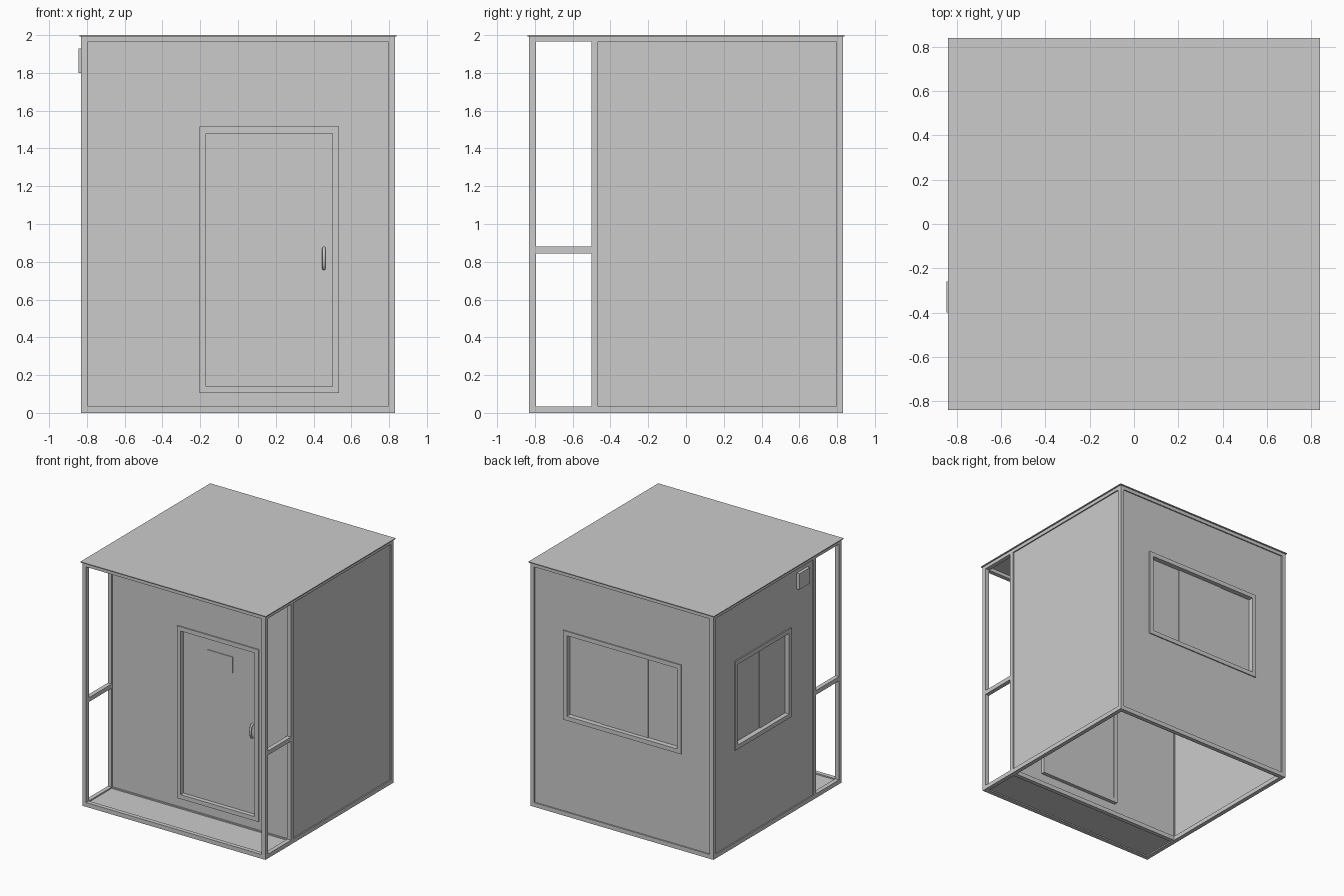
import bpy, bmesh, math

if "Cube" in bpy.data.objects:
    bpy.data.objects.remove(bpy.data.objects["Cube"])

T = 0.035            # frame tube width
W = 0.83             # half width of the cabin
I = W - T            # inner edge of the corner posts
F = -0.5             # front wall line (porch lies ahead of it)
TOP = 1.993          # underside of the roof sheet


def finish(name, bm):
    bmesh.ops.recalc_face_normals(bm, faces=bm.faces)
    me = bpy.data.meshes.new(name)
    bm.to_mesh(me)
    bm.free()
    ob = bpy.data.objects.new(name, me)
    bpy.context.collection.objects.link(ob)
    return ob


def box(name, x, y, z):
    """Box from (min, max) ranges."""
    bm = bmesh.new()
    bmesh.ops.create_cube(bm, size=1)
    for v in bm.verts:
        v.co = [(r[0] + r[1]) / 2 + c * (r[1] - r[0]) for r, c in zip((x, y, z), v.co)]
    return finish(name, bm)


def ring(name, axis, outer, inner, depth):
    """Rectangular plate with a rectangular opening; rects are (u0, u1, z0, z1)."""
    bm = bmesh.new()

    def loop(r, d):
        pts = [(r[0], r[2]), (r[1], r[2]), (r[1], r[3]), (r[0], r[3])]
        return [bm.verts.new((u, d, z) if axis == 'y' else (d, u, z)) for u, z in pts]

    loops = [loop(outer, depth[0]), loop(outer, depth[1]),
             loop(inner, depth[1]), loop(inner, depth[0])]
    for a, b in zip(loops, loops[1:] + loops[:1]):
        for i in range(4):
            j = (i + 1) % 4
            bm.faces.new((a[i], a[j], b[j], b[i]))
    return finish(name, bm)


def grow(r, d=T):
    return (r[0] - d, r[1] + d, r[2] - d, r[3] + d)


# Roof sheet and porch floor
box("roof", (-0.84, 0.84), (-0.84, 0.84), (TOP, 2.0))
box("porch_floor", (-I, I), (-I, F), (0.01, 0.025))

# Tube frame: posts, side rails and porch handrails on both sides
for side, s in (("left", -1), ("right", 1)):
    x = sorted((s * I, s * W))
    for pos, y in (("front", -W), ("middle", F), ("back", I)):
        box(f"{side}_{pos}_post", x, (y, y + T), (0, TOP))
    for part, y in (("porch", (-I, F)), ("room", (F + T, I))):
        box(f"{side}_{part}_bottom_rail", x, y, (0, T))
        box(f"{side}_{part}_top_rail", x, y, (2 - T, TOP))
    box(f"{side}_porch_handrail", x, (-I, F), (0.845, 0.88))

# Cross rails
for pos, y in (("front", -W), ("middle", F), ("back", I)):
    box(f"{pos}_bottom_rail", (-I, I), (y, y + T), (0, T))
    box(f"{pos}_top_rail", (-I, I), (y, y + T), (2 - T, TOP))

# Openings
door = (-0.17, 0.5, 0.14, 1.48)
back_win = (-0.5, 0.5, 0.82, 1.48)
left_win = (-0.15, 0.51, 0.82, 1.48)

# Wall panels, set slightly inside the frame
wide = (-I, I, T, 2 - T)
deep = (F + T, I, T, 2 - T)
ring("front_wall", 'y', wide, door, (-0.49, -0.475))
ring("back_wall", 'y', wide, back_win, (0.805, 0.82))
ring("left_wall", 'x', deep, left_win, (-0.82, -0.805))
box("right_wall", (0.805, 0.82), (F + T, I), (T, 2 - T))

# Door and window surrounds
ring("door_surround", 'y', grow(door), door, (-0.499, -0.445))
ring("back_window_surround", 'y', grow(back_win), back_win, (0.775, 0.829))
ring("left_window_surround", 'x', grow(left_win), left_win, (-0.829, -0.775))

# Door leaf with blank plate
box("door_leaf", door[:2], (-0.463, -0.45), door[2:])
box("door_plate", (0.05, 0.28), (-0.468, -0.463), (1.245, 1.375))

# Bowed door handle
cu = bpy.data.curves.new("door_handle", 'CURVE')
cu.dimensions = '3D'
cu.bevel_depth = 0.009
cu.bevel_resolution = 2
cu.use_fill_caps = True
sp = cu.splines.new('POLY')
n = 13
sp.points.add(n - 1)
for i, p in enumerate(sp.points):
    a = math.pi * i / (n - 1)
    p.co = (0.455, -0.461 - 0.028 * math.sin(a), 0.8175 - 0.054 * math.cos(a), 1)
handle = bpy.data.objects.new("door_handle", cu)
bpy.context.collection.objects.link(handle)
sp.use_smooth = True

# Sliding panes: middle / one pane steps forward
Z = back_win[2:]
for name, x, y in (("left", (-0.5, -0.213), 0.787), ("middle", (-0.213, 0.213), 0.793),
                   ("right", (0.213, 0.5), 0.787)):
    box(f"back_window_{name}_pane", x, (y - 0.008, y), Z)
box("left_window_front_pane", (-0.793, -0.785), (-0.15, 0.18), Z)
box("left_window_back_pane", (-0.787, -0.779), (0.18, 0.51), Z)

# Small utility box high on the left wall
box("utility_box", (-0.845, -0.80), (-0.40, -0.26), (1.80, 1.93))
